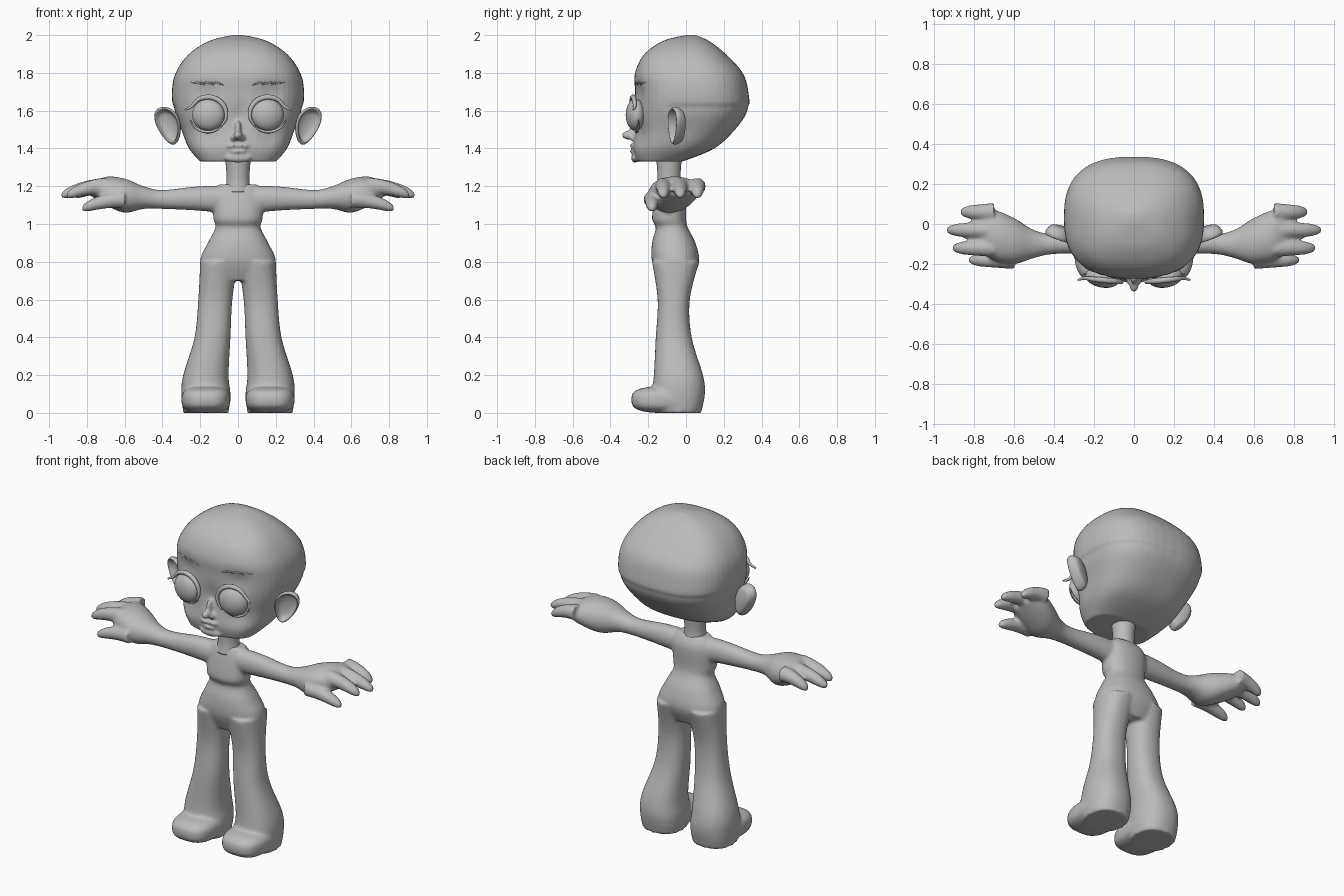
import bpy
import bmesh
from math import cos, sin, pi, exp, copysign, sqrt
from mathutils import Vector, Matrix
from mathutils.bvhtree import BVHTree

cube = bpy.data.objects.get("Cube")
if cube:
    bpy.data.objects.remove(cube)

shade = (.5, .5, .5, 1)
grey = bpy.data.materials.new("clay_grey")
grey.use_nodes = True
grey.diffuse_color = shade
grey.node_tree.nodes["Principled BSDF"].inputs["Base Color"].default_value = shade


def signed_power(value, power):
    return copysign(abs(value) ** (2 / power), value)


def skin(bm, rings):
    """Bridge closed rings of points and cap both ends."""
    loops = [[bm.verts.new(point) for point in ring] for ring in rings]
    faces = [bm.faces.new(loops[0][::-1]), bm.faces.new(loops[-1])]
    for lower, upper in zip(loops, loops[1:]):
        for i in range(len(lower)):
            faces.append(bm.faces.new((lower[i - 1], lower[i], upper[i], upper[i - 1])))
    bmesh.ops.recalc_face_normals(bm, faces=faces)


def smooth_rows(rows, steps=5):
    """Catmull-Rom interpolation through the rows."""
    rows = [Vector(row) for row in rows]
    padded = [rows[0]] + rows + [rows[-1]]
    result = []
    for before, start, end, after in zip(padded, padded[1:], padded[2:], padded[3:]):
        leave, arrive = (end - before) / 2, (after - start) / 2
        for k in range(steps):
            t = k / steps
            ease = t * t * (3 - 2 * t)
            result.append(start.lerp(end, ease) + leave * (t * (1 - t) ** 2)
                          - arrive * (t * t * (1 - t)))
    return result + [rows[-1]]


def oval(left, right, low, high, power=2, count=32):
    """Points of a rounded outline between four limits."""
    points = []
    for i in range(count):
        angle = 2 * pi * i / count
        points.append(((left + right + (right - left) * signed_power(cos(angle), power)) / 2,
                       (low + high + (high - low) * signed_power(sin(angle), power)) / 2))
    return points


def loft(bm, rows, axis="z", side=1, power=2.3):
    """Each row holds a station, then low and high limits of the two other axes."""
    rings = []
    for station, *limits in smooth_rows(rows):
        outline = oval(*limits, power, 48)
        rings.append([(side * a, b, station) if axis == "z" else (side * station, a, b)
                      for a, b in outline])
    skin(bm, rings)


def upright(bm, rows, power):
    """Loft of rows that are symmetric from left to right."""
    loft(bm, [(z, -half, half, front, back) for z, half, front, back in rows], power=power)


def ball(bm, place, size, power=2):
    """Ellipsoid; a higher power makes it boxier."""
    rings = []
    for k in range(19):
        tilt = (k / 9 - 1) * pi * .49
        x, y, z = (extent * signed_power(wave, power)
                   for extent, wave in zip(size, (cos(tilt), cos(tilt), sin(tilt))))
        rings.append([Vector(place) + Vector((a, b, z)) for a, b in oval(-x, x, -y, y, power)])
    skin(bm, rings)


def finger(bm, side, start, reach, y, height):
    """Round-tipped tube that tapers and droops."""
    rings = []
    for k in range(16):
        t = sin(k / 15 * pi * .49)
        r = (.045 - .015 * t) * sqrt(1 - t ** 8)
        x, z = start + (reach - start) * t, height - .05 * t * t
        rings.append([(side * x, a, b) for a, b in oval(y - r, y + r, z - r, z + r)])
    skin(bm, rings)


def finish(name, bm, voxel=0):
    mesh = bpy.data.meshes.new(name)
    bm.to_mesh(mesh)
    bm.free()
    mesh.materials.append(grey)
    for polygon in mesh.polygons:
        polygon.use_smooth = True
    ob = bpy.data.objects.new(name, mesh)
    bpy.context.collection.objects.link(ob)
    if voxel:
        remesh = ob.modifiers.new("Blend", "REMESH")
        remesh.mode = "VOXEL"
        remesh.voxel_size = voxel
        remesh.use_smooth_shade = True
        soft = ob.modifiers.new("Soften", "SMOOTH")
        soft.iterations = 4


def strand(name, points, radius):
    """Tapered tube along a few points."""
    curve = bpy.data.curves.new(name, "CURVE")
    curve.dimensions = "3D"
    curve.bevel_depth = radius
    curve.use_fill_caps = True
    path = smooth_rows(points)
    line = curve.splines.new("POLY")
    line.points.add(len(path) - 1)
    for i, (dot, place) in enumerate(zip(line.points, path)):
        dot.co = (*place, 1)
        dot.radius = .3 + .7 * sin(pi * i / (len(path) - 1))
    curve.materials.append(grey)
    bpy.context.collection.objects.link(bpy.data.objects.new(name, curve))


# Body: torso, trouser legs, shoes, arms and hands blended together
body = bmesh.new()
torso = [(.7, .14, -.14, .03), (.8, .2, -.18, .07), (.9, .16, -.18, .05), (.98, .12, -.16, .01),
         (1.03, .13, -.18, 0), (1.15, .13, -.16, 0), (1.21, .1, -.14, -.03)]
leg = [(0, .05, .29, -.16, .08), (.1, .04, .3, -.18, .1), (.2, .05, .29, -.17, .09),
       (.4, .04, .23, -.16, .03), (.6, .03, .21, -.15, .02), (.8, 0, .2, -.18, .07)]
arm = [(0, -.15, -.03, 1.05, 1.2), (.2, -.15, -.04, 1.07, 1.2), (.4, -.15, -.05, 1.08, 1.18),
       (.5, -.17, -.03, 1.08, 1.2), (.6, -.2, .03, 1.06, 1.24), (.7, -.18, .07, 1.1, 1.25),
       (.78, -.13, .06, 1.15, 1.21)]
upright(body, torso, 2.3)
for side in (1, -1):
    loft(body, leg, side=side)
    loft(body, arm, "x", side, 2.1)
    ball(body, (side * .17, -.1, .07), (.13, .19, .07), 3)
    for y, reach in ((-.12, .91), (-.03, .94), (.06, .87)):
        finger(body, side, .7, reach, y, 1.2)
    finger(body, side, .6, .83, -.18, 1.13)
finish("body", body, .01)

# Neck
neck = bmesh.new()
upright(neck, [(1.17, .07, -.16, -.02), (1.24, .06, -.15, -.03), (1.37, .07, -.16, -.02)], 2)
finish("neck", neck)

# Head shell
head = bmesh.new()
skull = [(1.33, .2, -.26, -.02), (1.4, .26, -.28, .15), (1.5, .3, -.27, .26), (1.6, .34, -.27, .33),
         (1.7, .35, -.27, .33), (1.8, .33, -.27, .3), (1.9, .26, -.22, .21), (1.97, .15, -.12, .12),
         (2, .03, 0, .05)]
upright(head, skull, 2.6)

# Hollows above and below the eyes and at the nose bridge, then the seam around the back
hollows = [(0, 1.57)] + [(x, z) for x in (-.17, .17) for z in (1.47, 1.69)]
for v in head.verts:
    x, y, z = v.co
    if y < -.1:
        v.co.y += sum(.016 * exp(-((x - a) ** 2 + (z - b) ** 2) / .004) for a, b in hollows)
    elif 1.5 < z < 1.63:
        shrink = 1 - .15 * (z - 1.5)
        v.co.x *= shrink
        v.co.y *= shrink
face = BVHTree.FromBMesh(head)

# Nose, chin and lips blended into the head
ball(head, (0, -.3, 1.47), (.024, .04, .024))
ball(head, (0, -.27, 1.5), (.017, .03, .05))
ball(head, (0, -.27, 1.35), (.07, .02, .025))
ball(head, (0, -.275, 1.385), (.045, .022, .014))
for side in (1, -1):
    ball(head, (side * .022, -.28, 1.457), (.018, .022, .017))
    ball(head, (side * .02, -.275, 1.414), (.04, .022, .013))
finish("head", head, .008)

for side, label in ((1, "left"), (-1, "right")):
    # Eye: a flattened ball turned slightly outwards
    eye = bmesh.new()
    ball(eye, (0, 0, 0), (.087, .05, .084))
    turn = Matrix.Rotation(side * .17, 4, "Z")
    eye.transform(Matrix.Translation((side * .157, -.268, 1.578)) @ turn)
    finish(label + "_eye", eye)

    # Lids: arcs around the eye, the upper one ending in a lash tip
    def lid_arc(start, end, depth):
        angles = [pi * (start + (end - start) * k / 6) for k in range(7)]
        return [(side * (.16 + .098 * cos(a)), depth + .01 * cos(a), 1.58 + .092 * sin(a))
                for a in angles]

    strand(label + "_eyelid", lid_arc(1.25, .15, -.28) + [(side * .28, -.28, 1.605)], .014)
    strand(label + "_lower_lid", lid_arc(1.2, 1.9, -.26), .008)

    # Brow of short overlapping strands lying on the forehead
    for k in range(3):
        hairs = []
        for t in (0, .5, 1):
            start = Vector((side * (.075 + .05 * k + .075 * t), -1, 1.735 + .015 * sin(2 * t)))
            hairs.append(face.ray_cast(start, Vector((0, 1, 0)))[0])
        strand(f"{label}_brow_strand_{k + 1}", hairs, .005)

    # Ear: a tapered dish with a rolled rim, facing forwards and outwards
    ear = bmesh.new()
    rings = []
    for size, depth in smooth_rows([(.3, .045), (.8, .035), (1, 0), (.9, -.02), (.7, .01), (.3, .02)]):
        ring = []
        for across, up in oval(-size, size, -size, size):
            across *= .066 + .02 * up
            ring.append((side * (.367 + .93 * across + .025 * up - .36 * depth),
                         .36 * across + .93 * depth - .055, 1.52 + .1 * up))
        rings.append(ring)
    skin(ear, rings)
    finish(label + "_ear", ear)
